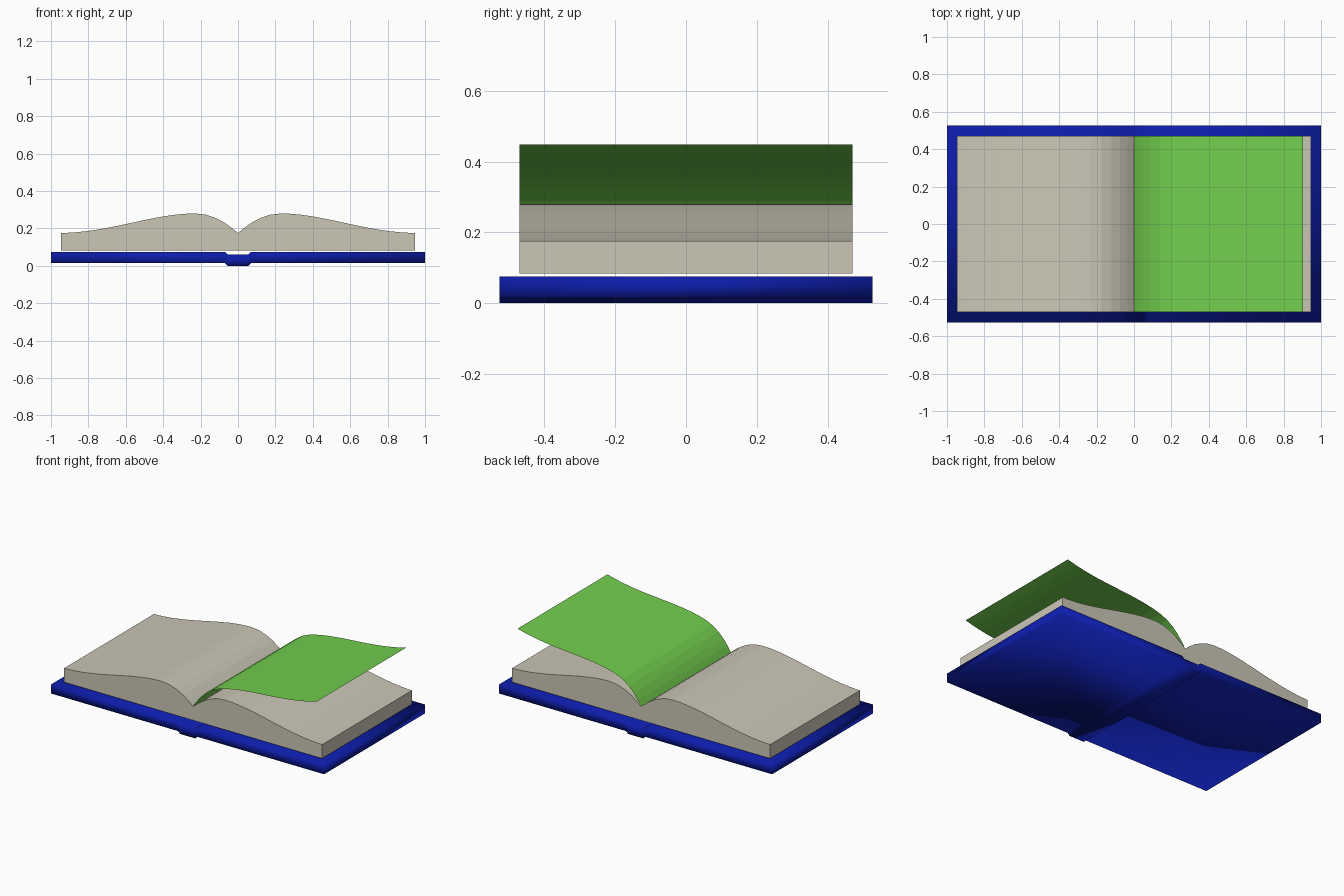
import bpy, bmesh, math
from mathutils import Vector, Matrix
from mathutils.geometry import interpolate_bezier

if "Cube" in bpy.data.objects:
    bpy.data.objects.remove(bpy.data.objects["Cube"])


def material(name, rgb):
    m = bpy.data.materials.new(name)
    m.diffuse_color = (*rgb, 1)
    m.use_nodes = True
    m.node_tree.nodes["Principled BSDF"].inputs["Base Color"].default_value = m.diffuse_color
    return m


def finish(bm, name, mat):
    bmesh.ops.recalc_face_normals(bm, faces=bm.faces)
    me = bpy.data.meshes.new(name)
    bm.to_mesh(me)
    bm.free()
    ob = bpy.data.objects.new(name, me)
    me.materials.append(mat)
    bpy.context.collection.objects.link(ob)
    return ob


def extrude_rows(name, rows, half_depth, mat):
    """Fill the xz strips between stacked rows of points, then extrude along y."""
    bm = bmesh.new()
    grid = [[bm.verts.new((x, -half_depth, z)) for x, z in row] for row in rows]
    for lo, hi in zip(grid, grid[1:]):
        for i in range(len(lo) - 1):
            bm.faces.new((lo[i], lo[i + 1], hi[i + 1], hi[i]))
    res = bmesh.ops.extrude_face_region(bm, geom=bm.faces[:], use_keep_orig=True)
    verts = [g for g in res["geom"] if isinstance(g, bmesh.types.BMVert)]
    bmesh.ops.translate(bm, verts=verts, vec=(0, 2 * half_depth, 0))
    return finish(bm, name, mat)


blue = material("cover_blue", (0.004, 0.012, 0.4))
paper = material("paper", (0.60, 0.57, 0.47))
green = material("page_green", (0.17, 0.62, 0.075))

# Cover boards with the lowered spine, three layers so the rim has a middle edge
section = [(-1, .015), (-.07, .015), (-.055, 0), (.055, 0), (.07, .015), (1, .015)]
cover = extrude_rows("cover", [[(x, z + h) for x, z in section] for h in (0, .03, .06)],
                     .527, blue)
for p in cover.data.polygons:
    p.use_smooth = True

# Curved page surface: steep rise from the gutter, slow fall to the free edge
rise = interpolate_bezier(Vector((0, .175)), Vector((.05, .22)),
                          Vector((.13, .28)), Vector((.23, .28)), 6)
fall = interpolate_bezier(Vector((.23, .28)), Vector((.45, .28)),
                          Vector((.68, .18)), Vector((.945, .175)), 13)
curve = [(p[0], p[1]) for p in rise + fall[1:]]

# Page blocks, left and right
for side, sign in (("left", -1), ("right", 1)):
    extrude_rows("page_block_" + side,
                 [[(sign * x, .083) for x, z in curve], [(sign * x, z) for x, z in curve]],
                 .47, paper)

# Single turning page: the same curve swung up around the gutter
bm = bmesh.new()
ends = [[bm.verts.new((x, y, z)) for x, z in curve] for y in (-.47, .47)]
for i in range(len(curve) - 1):
    bm.faces.new((ends[0][i], ends[0][i + 1], ends[1][i + 1], ends[1][i]))
pivot = Vector((0, 0, .175))
bmesh.ops.rotate(bm, verts=bm.verts[:], cent=pivot,
                 matrix=Matrix.Rotation(-math.radians(16.8), 3, 'Y'))
finish(bm, "turning_page", green)
